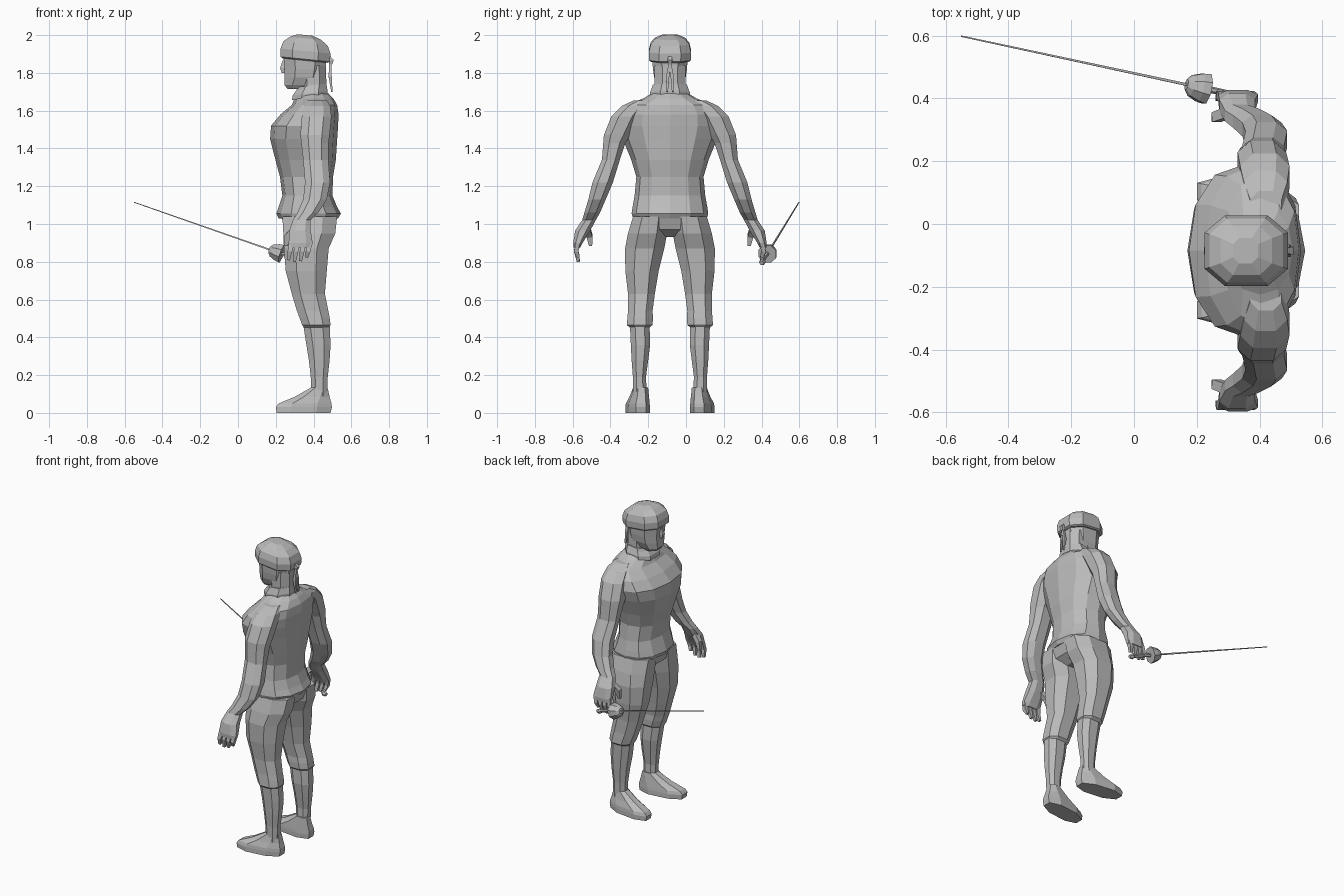
import bpy, bmesh, math
from mathutils import Vector

MID = -0.085  # symmetry plane of the figure, which faces -x
grey = bpy.data.materials.new("light grey")
grey.diffuse_color = (0.5, 0.5, 0.5, 1)


def skin(name, loops):
    """Bridge equal-length vertex loops into a closed, flat-shaded mesh."""
    bm = bmesh.new()
    rows = [[bm.verts.new(p) for p in loop] for loop in loops]
    n = len(rows[0])
    for a, b in zip(rows, rows[1:]):
        for i in range(n):
            j = (i + 1) % n
            bm.faces.new((a[i], a[j], b[j], b[i]))
    bm.faces.new(rows[0])
    bm.faces.new(rows[-1])
    bmesh.ops.recalc_face_normals(bm, faces=bm.faces)
    mesh = bpy.data.meshes.new(name)
    bm.to_mesh(mesh)
    bm.free()
    mesh.materials.append(grey)
    obj = bpy.data.objects.new(name, mesh)
    bpy.context.collection.objects.link(obj)
    return obj


def loft(name, rings, side=1, n=8, p=0.85, tilt=0.0, splay=0.0):
    """Rings are (z, x front, x back, inner offset, outer offset) from the mid plane."""
    start = math.pi / n if n == 8 else 0
    fit = math.cos(start) ** p
    loops = []
    for z, x0, x1, h0, h1 in rings:
        loop = []
        for i in range(n):
            a = start + i * math.tau / n
            c, s = [math.copysign(abs(v) ** p, v) / fit for v in (math.cos(a), math.sin(a))]
            x = (x0 + x1) / 2 + c * (x1 - x0) / 2
            h = (h0 + h1) / 2 + s * (h1 - h0) / 2 + splay * (0.4 - x)
            loop.append((x, MID + side * h, z + tilt * (x - 0.36)))
        loops.append(loop)
    return skin(name, loops)


def tube(name, pts, radii, n=4):
    """Tapered straight-sided tube through points."""
    pts = [Vector(q) for q in pts]
    loops = []
    for i, q in enumerate(pts):
        d = (pts[min(i + 1, len(pts) - 1)] - pts[max(i - 1, 0)]).normalized()
        u = d.cross(Vector((0, 1, 0))).normalized()
        v = d.cross(u)
        angles = [math.tau * (k + 0.5) / n for k in range(n)]
        loops.append([q + radii[i] * (u * math.cos(a) + v * math.sin(a)) for a in angles])
    return skin(name, loops)


def centred(rows):
    return [(z, x0, x1, -h, h) for z, x0, x1, h in rows]


# Torso with flared hem, and pelvis
loft("torso", centred([
    (1.03, .215, .53, .195), (1.055, .203, .545, .203), (1.09, .215, .525, .198),
    (1.15, .235, .50, .187), (1.25, .222, .503, .178), (1.34, .198, .518, .205),
    (1.45, .17, .525, .25), (1.52, .175, .53, .275), (1.58, .225, .532, .27),
    (1.63, .285, .525, .235), (1.665, .30, .505, .14), (1.69, .31, .48, .10)]), n=12, p=0.9)
loft("pelvis", centred([
    (.93, .30, .44, .06), (.97, .25, .50, .15), (1.04, .23, .525, .195)]))

# Neck, collar, head
loft("neck", centred([(1.65, .32, .48, .09), (1.74, .33, .468, .082), (1.84, .33, .465, .082)]))
loft("collar", centred([(1.665, .285, .475, .105), (1.69, .29, .475, .105),
                        (1.715, .31, .47, .095), (1.73, .315, .468, .09)]), tilt=0.12)
loft("head", centred([(1.715, .262, .37, .05), (1.735, .247, .40, .066), (1.775, .247, .45, .083),
                      (1.82, .247, .462, .09), (1.89, .24, .47, .095)]))
tube("nose", [(.242, MID, 1.865), (.235, MID, 1.825), (.24, MID, 1.80)], [.008, .017, .012])

# Cap with band and knotted ties at the back
loft("cap", centred([(1.865, .235, .475, .102), (1.872, .226, .486, .11), (1.915, .225, .49, .112),
                     (1.955, .24, .475, .102), (1.983, .275, .44, .078), (2.0, .315, .395, .04)]),
     p=0.75, tilt=-0.1)
tube("cap_knot", [(.48, MID, 1.885), (.495, MID, 1.865), (.49, MID, 1.845)], [.012, .018, .01])
for s in (-1, 1):
    tube("cap_tie", [(.488, MID, 1.86), (.488, MID + s * .012, 1.78),
                     (.497, MID + s * .014, 1.70)], [.007, .012, .005])

for s, tag in ((1, "left"), (-1, "right")):
    # Arm from shoulder to palm
    loft(tag + "_arm", [
        (1.655, .37, .47, .09, .19), (1.625, .35, .488, .12, .255), (1.57, .338, .495, .16, .31),
        (1.47, .33, .485, .21, .35), (1.43, .335, .48, .235, .353), (1.34, .345, .478, .265, .36),
        (1.22, .355, .488, .302, .41), (1.13, .345, .47, .34, .432), (1.06, .315, .425, .37, .453),
        (1.02, .29, .385, .393, .465), (.965, .272, .385, .422, .502),
        (.90, .268, .395, .462, .512), (.875, .275, .39, .475, .51)], s)
    # Fingers and thumb
    for i in range(4):
        x = .283 + .032 * i
        tip = (.81, .80, .805, .825)[i]
        tube(tag + "_finger", [(x, MID + s * .488, .90), (x - .008, MID + s * .496, .855),
                               (x - .016, MID + s * .485, tip)], [.019, .017, .011])
    tube(tag + "_thumb", [(.30, MID + s * .44, .975), (.262, MID + s * .425, .935),
                          (.255, MID + s * .42, .885)], [.024, .022, .012])
    # Trouser leg, gathered below the knee
    loft(tag + "_thigh", [
        (1.04, .235, .525, .01, .195), (.95, .24, .515, .015, .222), (.87, .243, .48, .03, .238),
        (.75, .253, .47, .06, .236), (.63, .285, .46, .08, .222), (.54, .312, .478, .092, .222),
        (.505, .325, .485, .09, .225), (.465, .34, .49, .092, .228), (.45, .35, .48, .11, .21)], s)
    # Lower leg
    loft(tag + "_shin", [
        (.47, .345, .485, .108, .212), (.36, .362, .49, .105, .207), (.28, .375, .485, .115, .203),
        (.19, .385, .475, .127, .196), (.09, .39, .472, .122, .196)], s)
    # Foot, toes turned slightly outward
    loft(tag + "_foot", [
        (0, .205, .49, .108, .222), (.03, .20, .497, .108, .222), (.05, .215, .495, .11, .22),
        (.085, .30, .485, .115, .208), (.135, .388, .474, .122, .196)], s, splay=0.12)

# Sword: blade, cup guard, grip and pommel along one line
tip = Vector((-.55, .598, 1.115))
axis = (Vector((.20, .437, .853)) - tip).normalized()


def along(t):
    return tip + axis * t


tube("blade", [along(0), along(.4), along(.80)], [.003, .0045, .006])
tube("cup_guard", [along(.775), along(.79), along(.82), along(.845)], [.018, .036, .048, .052], 8)
tube("grip", [along(.80), along(.97)], [.011, .010], 6)
tube("pommel", [along(.96), along(.975), along(.995)], [.01, .018, .012], 6)
